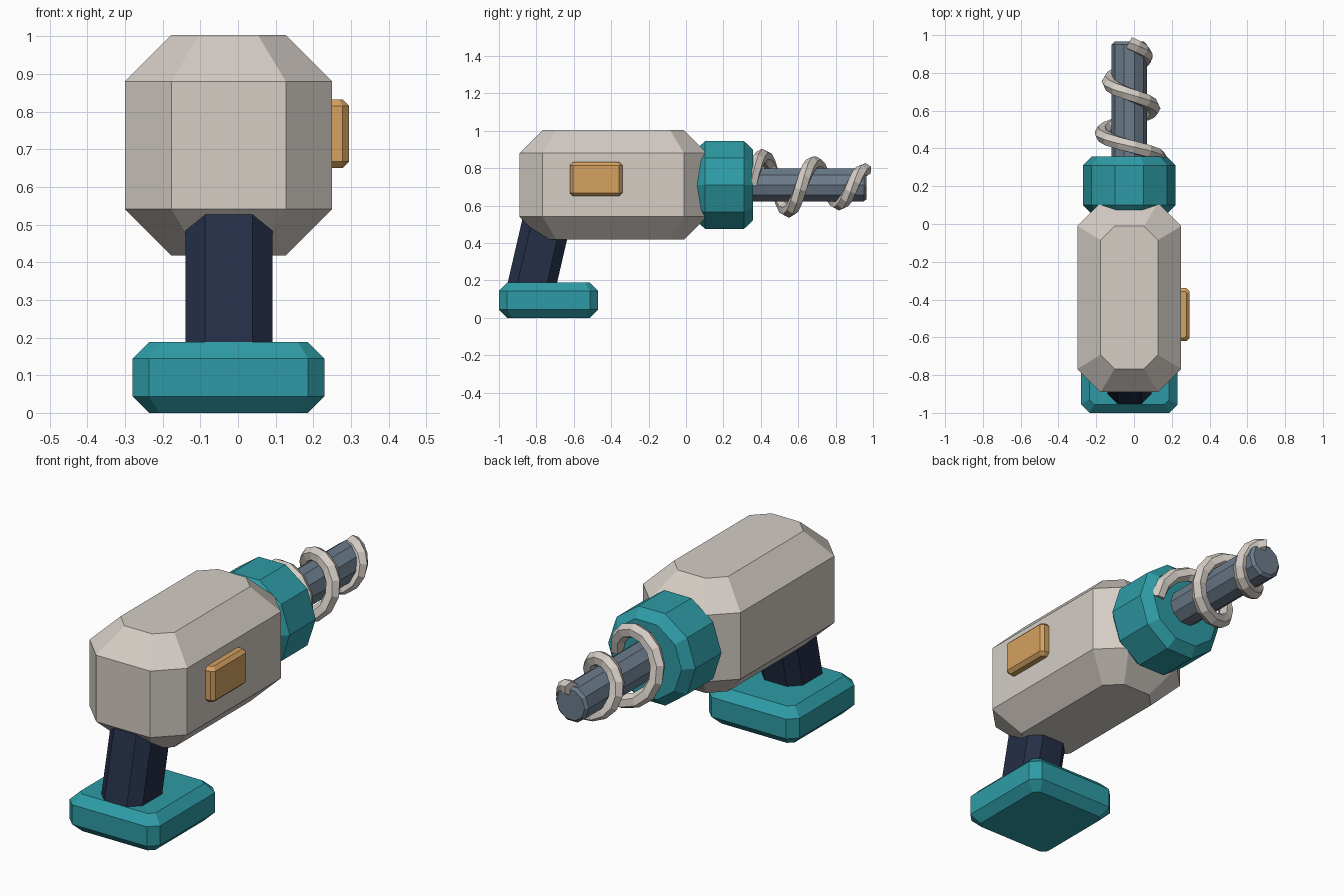
import bpy, bmesh
from math import sin, cos, tau, pi
from mathutils import Vector

cube = bpy.data.objects.get("Cube")
if cube:
    bpy.data.objects.remove(cube)

AXIS_X, AXIS_Z = -0.025, 0.71   # drilling axis, parallel to y


def material(name, rgb):
    m = bpy.data.materials.new(name)
    m.use_nodes = True
    m.diffuse_color = (*rgb, 1)
    bsdf = next(n for n in m.node_tree.nodes if n.type == 'BSDF_PRINCIPLED')
    bsdf.inputs["Base Color"].default_value = (*rgb, 1)
    return m


shell = material("warm light grey", (0.66, 0.61, 0.56))
teal = material("teal", (0.027, 0.33, 0.38))
navy = material("dark navy", (0.018, 0.028, 0.062))
steel = material("slate steel", (0.15, 0.2, 0.26))
ochre = material("ochre", (0.66, 0.36, 0.12))


def loft(name, rings, mat):
    """Skin a list of point rings and cap both ends."""
    bm = bmesh.new()
    loops = [[bm.verts.new(p) for p in ring] for ring in rings]
    for a, b in zip(loops, loops[1:]):
        for i in range(len(a)):
            j = (i + 1) % len(a)
            bm.faces.new((a[i], a[j], b[j], b[i]))
    bm.faces.new(loops[0])
    bm.faces.new(loops[-1])
    bmesh.ops.recalc_face_normals(bm, faces=bm.faces)
    mesh = bpy.data.meshes.new(name)
    bm.to_mesh(mesh)
    bm.free()
    mesh.materials.append(mat)
    obj = bpy.data.objects.new(name, mesh)
    bpy.context.collection.objects.link(obj)
    return obj


def octagon(cx, cy, hx, hy, cut, z):
    """Rectangle with clipped corners at height z."""
    pts = []
    for sx, sy in ((1, 1), (-1, 1), (-1, -1), (1, -1)):
        pair = [(sx * hx, sy * (hy - cut)), (sx * (hx - cut), sy * hy)]
        pts += pair if sx * sy > 0 else pair[::-1]
    return [(cx + x, cy + y, z) for x, y in pts]


def chamfer_box(name, lo, hi, cut, mat):
    """Box with clipped upright edges and bevelled top and bottom."""
    cx, cy = (lo[0] + hi[0]) / 2, (lo[1] + hi[1]) / 2
    hx, hy = (hi[0] - lo[0]) / 2, (hi[1] - lo[1]) / 2
    steps = ((lo[2], cut), (lo[2] + cut, 0), (hi[2] - cut, 0), (hi[2], cut))
    rings = [octagon(cx, cy, hx - s, hy - s, cut * (0.6 if s else 1), z) for z, s in steps]
    return loft(name, rings, mat)


def chamfer_cylinder(name, y0, y1, radius, cut, mat, sides=10):
    """Ten-sided bar along y with bevelled ends."""
    steps = ((y0, cut), (y0 + cut, 0), (y1 - cut, 0), (y1, cut))
    rings = [[(AXIS_X + (radius - s) * cos(tau * i / sides), y,
               AXIS_Z + (radius - s) * sin(tau * i / sides)) for i in range(sides)]
             for y, s in steps]
    return loft(name, rings, mat)


# Housing, battery foot and side button
chamfer_box("motor_housing", (-0.3, -0.89, 0.418), (0.25, 0.112, 1.003), 0.123, shell)
chamfer_box("battery_foot", (-0.28, -1.0, 0), (0.23, -0.47, 0.188), 0.044, teal)
chamfer_box("side_button", (0.2, -0.62, 0.65), (0.295, -0.34, 0.832), 0.017, ochre)

# Leaning handle
loft("handle", [octagon(-0.024, y, 0.116, 0.132, 0.053, z)
                for y, z in ((-0.837, 0.12), (-0.726, 0.6))], navy)

# Chuck and drill bit
chamfer_cylinder("chuck", 0.055, 0.357, 0.246, 0.046, teal)
chamfer_cylinder("drill_bit", 0.2, 0.965, 0.093, 0.014, steel)

# Tapering spiral flute wound round the bit
TURNS, STEPS, SIDES, THICK = 2.25, 30, 6, 0.037


def spiral(t):
    a = tau * TURNS * t
    r = 0.168 - 0.088 * t
    return Vector((AXIS_X + r * cos(a), 0.345 + 0.615 * t, AXIS_Z + r * sin(a)))


rings = []
for k in range(STEPS + 1):
    t = k / STEPS
    p = spiral(t)
    along = (spiral(t + 0.001) - spiral(t - 0.001)).normalized()
    out = Vector((p.x - AXIS_X, 0, p.z - AXIS_Z))
    out = (out - along * out.dot(along)).normalized()
    side = along.cross(out)
    rings.append([p + THICK * (out * cos(tau * i / SIDES) + side * sin(tau * i / SIDES))
                  for i in range(SIDES)])
loft("spiral_flute", rings, shell)
